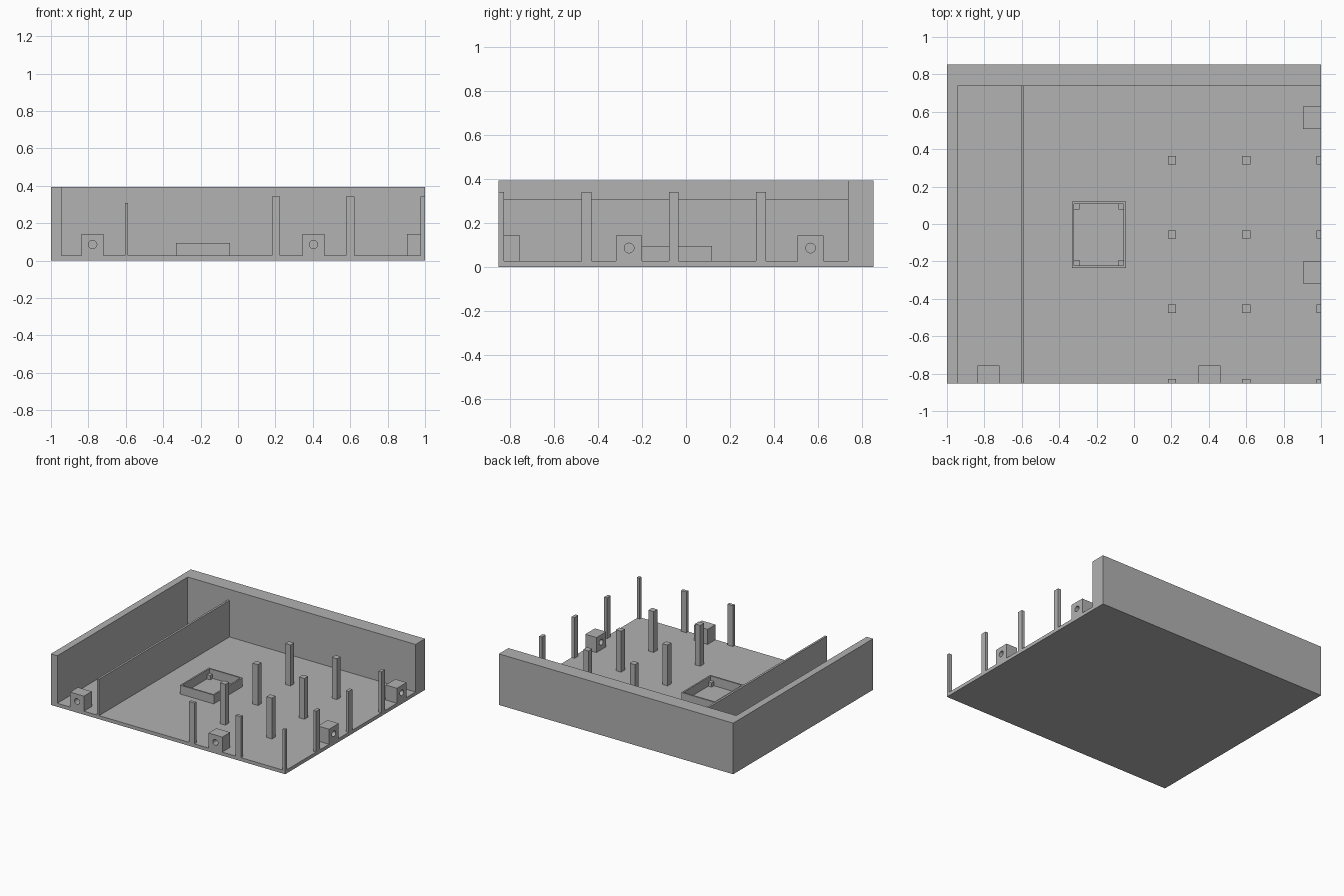
import bpy
import math

cube = bpy.data.objects.get("Cube")
if cube:
    bpy.data.objects.remove(cube, do_unlink=True)

# One plain grey for the whole casing
grey = bpy.data.materials.new("plain_grey")
grey.use_nodes = True
colour = (0.445, 0.445, 0.445, 1)
grey.diffuse_color = colour
grey.node_tree.nodes["Principled BSDF"].inputs["Base Color"].default_value = colour

FRONT, BACK, LEFT, RIGHT = -0.853, 0.853, -1.0, 1.0
FLOOR, TOP = 0.027, 0.394
BACK_WALL, SIDE_WALL = 0.737, -0.945


def box(name, x, y, z):
    """Axis-aligned box from three (low, high) ranges."""
    bpy.ops.mesh.primitive_cube_add(size=1)
    ob = bpy.context.object
    ob.name = name
    for v in ob.data.vertices:
        v.co = [r[1] if c > 0 else r[0] for c, r in zip(v.co, (x, y, z))]
    ob.data.materials.append(grey)
    return ob


def drill(ob, centre, rotation):
    """Cut a round screw hole through a block."""
    bpy.ops.mesh.primitive_cylinder_add(vertices=32, radius=0.022, depth=0.4,
                                        location=centre, rotation=rotation)
    cutter = bpy.context.object
    cutter.hide_render = True
    cutter.data.materials.append(grey)
    mod = ob.modifiers.new("screw_hole", "BOOLEAN")
    mod.operation = "DIFFERENCE"
    mod.solver = "EXACT"
    mod.object = cutter
    bpy.ops.object.select_all(action="DESELECT")
    bpy.context.view_layer.objects.active = ob
    ob.select_set(True)
    bpy.ops.object.modifier_apply(modifier=mod.name)
    bpy.data.objects.remove(cutter, do_unlink=True)
    bpy.ops.object.shade_smooth_by_angle(angle=math.radians(30))


# Floor, outer walls and thin divider
box("floor", (LEFT, RIGHT), (FRONT, BACK), (0, FLOOR))
box("back_wall", (LEFT, RIGHT), (BACK_WALL, BACK), (FLOOR, TOP))
box("side_wall", (LEFT, SIDE_WALL), (FRONT, BACK_WALL), (FLOOR, TOP))
box("divider", (-0.605, -0.589), (FRONT, BACK_WALL), (FLOOR, 0.308))

# Grid of square posts, trimmed at the open edges
half = 0.0225
for i, px in enumerate((0.203, 0.6, 0.998)):
    for j, py in enumerate((0.341, -0.056, -0.453, -0.851)):
        box(f"post_{i + 1}_{j + 1}",
            (px - half, min(px + half, RIGHT)),
            (max(py - half, FRONT), py + half), (FLOOR, 0.342))

# Screw blocks along the two open edges
hw, depth, height, hole_z = 0.059, 0.096, 0.143, 0.086
for i, px in enumerate((-0.777, 0.404)):
    block = box(f"front_screw_block_{i + 1}", (px - hw, px + hw),
                (FRONT, FRONT + depth), (FLOOR, height))
    drill(block, (px, FRONT, hole_z), (math.pi / 2, 0, 0))
for i, py in enumerate((-0.259, 0.568)):
    block = box(f"side_screw_block_{i + 1}", (RIGHT - depth, RIGHT),
                (py - hw, py + hw), (FLOOR, height))
    drill(block, (RIGHT, py, hole_z), (0, math.pi / 2, 0))

# Rectangular tray rim with four low corner pegs
x0, x1, y0, y1, t = -0.332, -0.043, -0.234, 0.119, 0.012
rim = (FLOOR, 0.095)
box("tray_rim_front", (x0, x1), (y0, y0 + t), rim)
box("tray_rim_back", (x0, x1), (y1 - t, y1), rim)
box("tray_rim_left", (x1 - t, x1), (y0 + t, y1 - t), rim)
box("tray_rim_right", (x0, x0 + t), (y0 + t, y1 - t), rim)
peg = 0.029
for i, px in enumerate((x0 + t, x1 - t - peg)):
    for j, py in enumerate((y0 + t, y1 - t - peg)):
        box(f"tray_peg_{i + 1}_{j + 1}", (px, px + peg), (py, py + peg),
            (FLOOR, 0.06))
